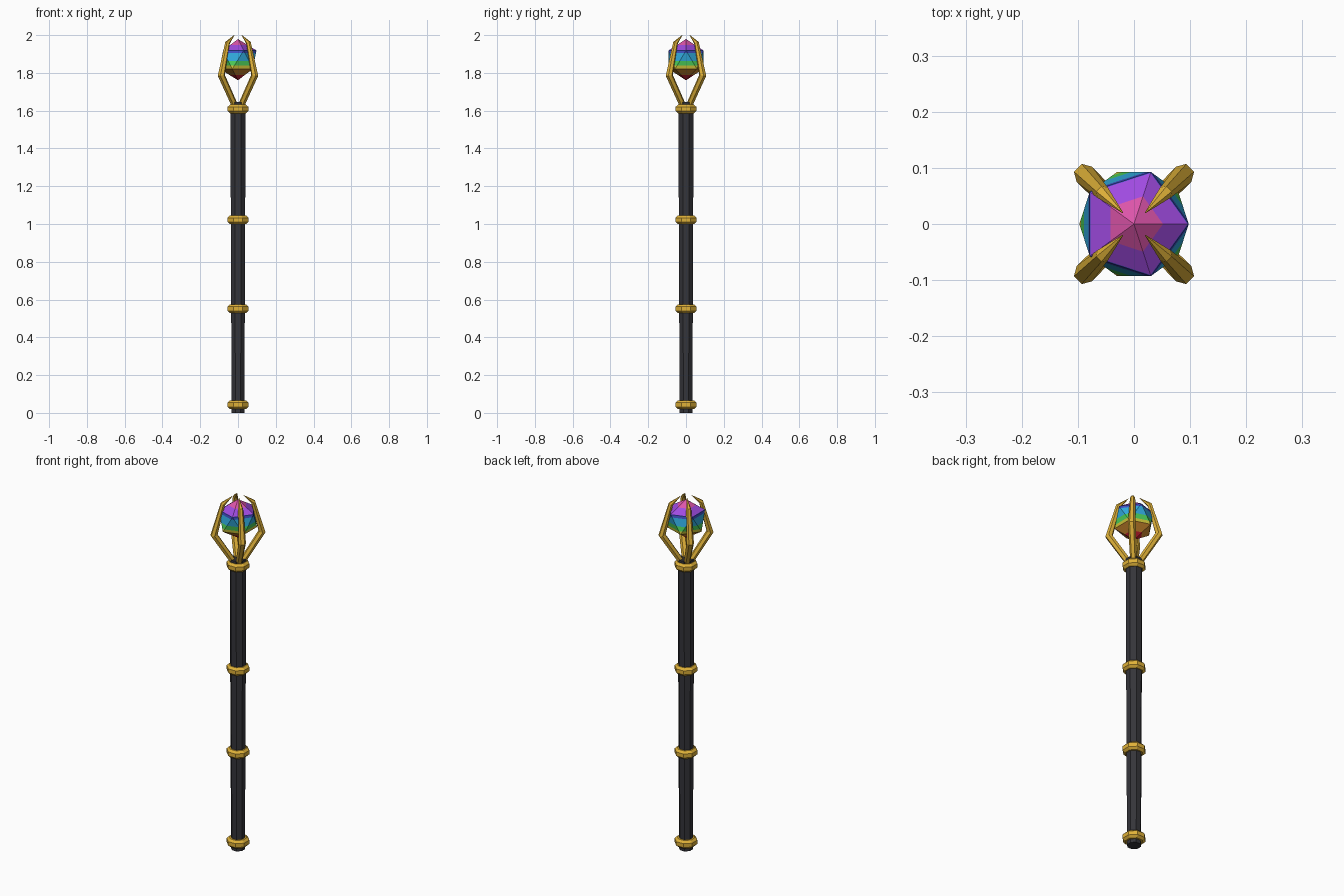
import bpy, bmesh
from math import pi, cos, sin
from mathutils import Vector

cube = bpy.data.objects.get("Cube")
if cube:
    bpy.data.objects.remove(cube)


def material(name, rgb):
    mat = bpy.data.materials.new(name)
    mat.use_nodes = True
    mat.diffuse_color = (*rgb, 1)
    for node in mat.node_tree.nodes:
        if node.type == 'BSDF_PRINCIPLED':
            node.inputs["Base Color"].default_value = (*rgb, 1)
    return mat


def finish(name, bm, mats):
    bmesh.ops.recalc_face_normals(bm, faces=bm.faces)
    mesh = bpy.data.meshes.new(name)
    bm.to_mesh(mesh)
    bm.free()
    for mat in mats:
        mesh.materials.append(mat)
    obj = bpy.data.objects.new(name, mesh)
    bpy.context.collection.objects.link(obj)
    return obj


def loft(bm, loops):
    """Skin a list of equal vertex loops and cap both ends."""
    n = len(loops[0])
    for a, b in zip(loops, loops[1:]):
        for i in range(n):
            j = (i + 1) % n
            bm.faces.new((a[i], a[j], b[j], b[i]))
    bm.faces.new(loops[0])
    bm.faces.new(loops[-1])


def octagonal(name, profile, mat):
    """Eight-sided turning; profile holds (flat-side radius, z)."""
    bm = bmesh.new()
    loops = []
    for r, z in profile:
        c = r / cos(pi / 8)
        loops.append([bm.verts.new((c * cos((i + .5) * pi / 4),
                                    c * sin((i + .5) * pi / 4), z))
                      for i in range(8)])
    loft(bm, loops)
    return finish(name, bm, [mat])


gold = material("gold", (.74, .44, .04))
charcoal = material("charcoal", (.035, .035, .042))

# Tapered shaft
octagonal("shaft", [(.034, 0), (.036, .55), (.038, 1.02), (.040, 1.645)], charcoal)

# Chamfered collars
for part, z in (("bottom", .043), ("lower", .551), ("middle", 1.022), ("top", 1.609)):
    octagonal(part + "_collar",
              [(.043, z - .023), (.055, z - .011), (.055, z + .011), (.043, z + .023)],
              gold)

# Four hooked claws: radius from axis, height, thickness
claw_path = [(.022, 1.625, .017), (.125, 1.787, .0195), (.079, 1.958, .013), (.028, 2.0, .0008)]


def claw(name, angle):
    out = Vector((cos(angle), sin(angle), 0))
    side = Vector((-sin(angle), cos(angle), 0))
    points = [out * r + Vector((0, 0, z)) for r, z, t in claw_path]
    bm = bmesh.new()
    loops = []
    for k, p in enumerate(points):
        before = (p - points[k - 1]).normalized() if k else Vector()
        after = (points[k + 1] - p).normalized() if k < len(points) - 1 else Vector()
        normal = side.cross((before + after).normalized())
        t = claw_path[k][2]
        loops.append([bm.verts.new(p + t * (normal * cos((i + .5) * pi / 3)
                                            + side * sin((i + .5) * pi / 3)))
                      for i in range(6)])
    loft(bm, loops)
    return finish(name, bm, [gold])


for i, part in enumerate(("back_left", "back_right", "front_right", "front_left")):
    claw(part + "_claw", pi / 4 + i * pi / 2)

# Faceted gem sliced into level colour bands: name, colour, lower edge
bands = [("pink", (.72, .09, .40), 1.947),
         ("purple", (.35, .07, .75), 1.92),
         ("blue", (.05, .08, .55), 1.905),
         ("cyan", (.03, .40, .72), 1.863),
         ("green", (.07, .60, .10), 1.838),
         ("yellow", (.60, .55, .04), 1.823),
         ("orange", (.66, .27, .03), 1.79),
         ("red", (.62, .015, .03), 0)]
bm = bmesh.new()
bmesh.ops.create_icosphere(bm, subdivisions=1, radius=.109)
bmesh.ops.translate(bm, verts=bm.verts, vec=(0, 0, 1.87))
for _, _, low in bands[:-1]:
    bmesh.ops.bisect_plane(bm, geom=bm.verts[:] + bm.edges[:] + bm.faces[:],
                           plane_co=(0, 0, low), plane_no=(0, 0, 1))
for face in bm.faces:
    z = face.calc_center_median().z
    face.material_index = next(i for i, b in enumerate(bands) if z > b[2])
finish("gem", bm, [material("gem " + n, c) for n, c, _ in bands])
